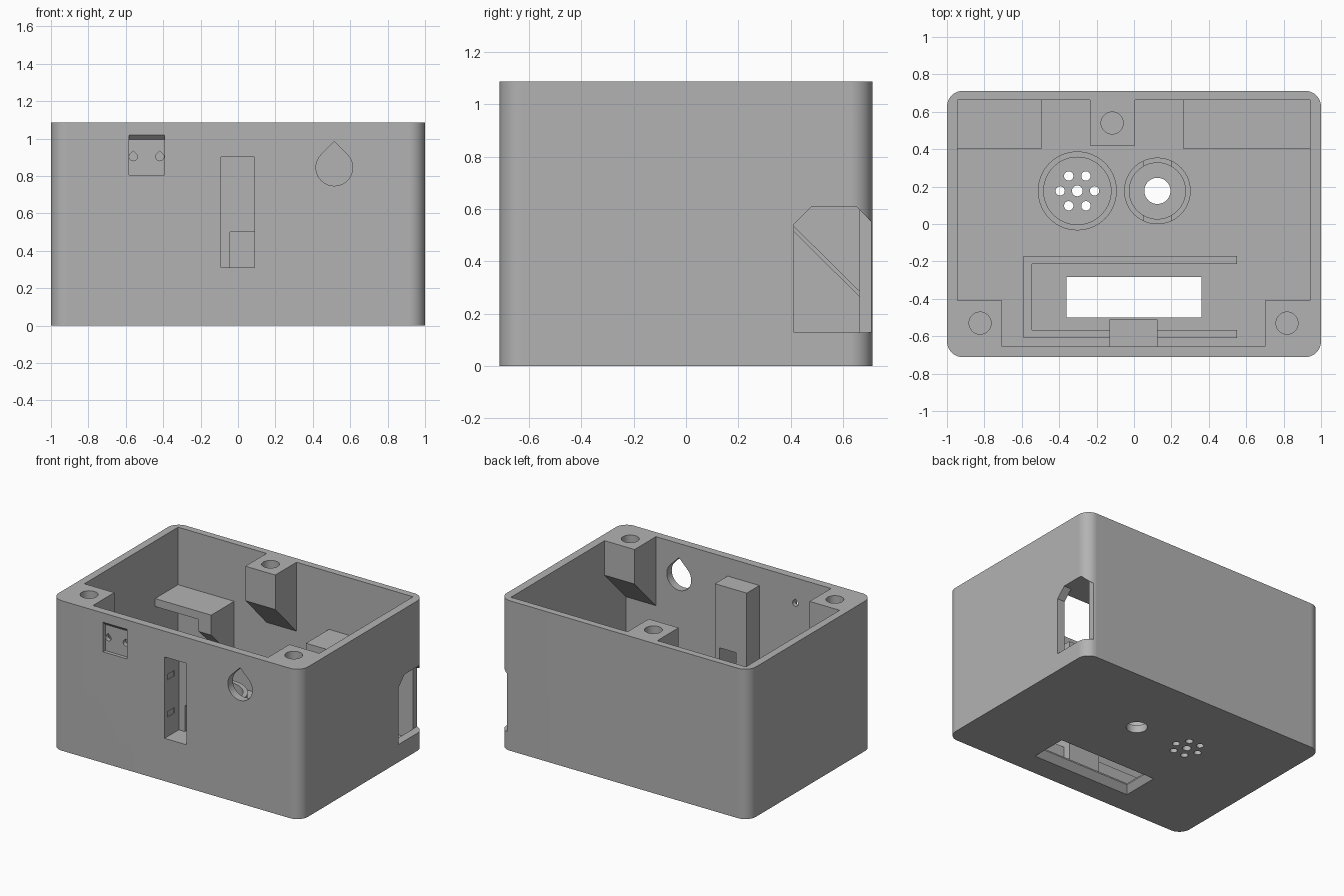
import bpy
import bmesh
from math import cos, sin, pi, radians

if "Cube" in bpy.data.objects:
    bpy.data.objects.remove(bpy.data.objects["Cube"])

grey = bpy.data.materials.new("plain grey")
grey.use_nodes = True
grey.diffuse_color = (0.45, 0.45, 0.45, 1)
grey.node_tree.nodes["Principled BSDF"].inputs["Base Color"].default_value = (0.45, 0.45, 0.45, 1)

W, D, H = 1.0, 0.712, 1.087           # half width, half depth, height
FLOOR = 0.055
LEFT, RIGHT, FRONT, BACK = -0.945, 0.94, -0.655, 0.663   # cavity walls


def prism(name, pts, lo, hi, axis="z", end=None):
    """Extrude a profile along an axis; end gives a different far profile."""
    place = {"x": lambda u, v, d: (d, u, v),
             "y": lambda u, v, d: (u, d, v),
             "z": lambda u, v, d: (u, v, d)}[axis]
    bm = bmesh.new()
    a = [bm.verts.new(place(u, v, lo)) for u, v in pts]
    b = [bm.verts.new(place(u, v, hi)) for u, v in (end or pts)]
    bm.faces.new(a)
    bm.faces.new(b)
    n = len(pts)
    for i in range(n):
        j = (i + 1) % n
        bm.faces.new((a[i], a[j], b[j], b[i]))
    bmesh.ops.recalc_face_normals(bm, faces=bm.faces)
    mesh = bpy.data.meshes.new(name)
    bm.to_mesh(mesh)
    bm.free()
    mesh.materials.append(grey)
    obj = bpy.data.objects.new(name, mesh)
    bpy.context.collection.objects.link(obj)
    return obj


def rect(u0, u1, v0, v1):
    return [(u0, v0), (u1, v0), (u1, v1), (u0, v1)]


def arc(u, v, r, a0=0, a1=360, n=40):
    steps = n if a1 - a0 == 360 else n + 1
    return [(u + r * cos(radians(a0 + (a1 - a0) * i / n)),
             v + r * sin(radians(a0 + (a1 - a0) * i / n))) for i in range(steps)]


def teardrop(u, v, r):
    return arc(u, v, r, 135, 405, 30) + [(u, v + r * 2 ** 0.5)]


def activate(obj):
    bpy.ops.object.select_all(action="DESELECT")
    obj.select_set(True)
    bpy.context.view_layer.objects.active = obj


def cut(obj, *cutters):
    activate(obj)
    for c in cutters:
        c.hide_render = True
        mod = obj.modifiers.new("cut", "BOOLEAN")
        mod.operation, mod.solver, mod.object = "DIFFERENCE", "EXACT", c
        bpy.ops.object.modifier_apply(modifier=mod.name)
        bpy.data.objects.remove(c)


def smooth(obj):
    activate(obj)
    bpy.ops.object.shade_smooth_by_angle(angle=radians(25))
    mod = obj.modifiers.new("even shading", "WEIGHTED_NORMAL")
    mod.keep_sharp = True


# Outer case with rounded upright corners
R = 0.085
outline = []
for sx, sy, a in ((1, 1, 0), (-1, 1, 90), (-1, -1, 180), (1, -1, 270)):
    outline += arc(sx * (W - R), sy * (D - R), R, a, a + 90, 10)
case = prism("case", outline, 0, H)
cut(case, prism("cavity", rect(LEFT, RIGHT, FRONT, BACK), FLOOR, H + 0.1))

# Display window in the floor, flared outwards
cut(case,
    prism("window", rect(-0.36, 0.36, -0.5, -0.283), -0.02, 0.1),
    prism("window_flare", rect(-0.40, 0.40, -0.55, -0.265), -0.01, 0.045,
          end=rect(-0.36, 0.36, -0.5, -0.283)))

# Speaker grille and round sensor hole in the floor
GX, SX, CY = -0.303, 0.125, 0.177
cut(case, prism("sensor_hole", arc(SX, CY, 0.07), -0.1, 0.1),
    prism("grille_centre", arc(GX, CY, 0.029, n=24), -0.1, 0.1))
for i in range(6):
    x, y = GX + 0.092 * cos(i * pi / 3), CY + 0.092 * sin(i * pi / 3)
    cut(case, prism("grille_hole", arc(x, y, 0.025, n=24), -0.1, 0.1))

# Front wall: teardrop opening and shallow recess with two small teardrops
cut(case,
    prism("teardrop_opening", teardrop(0.515, 0.845, 0.098), -0.8, -0.6, "y"),
    prism("recess", [(-0.73, 0.805), (-0.687, 0.805), (-0.687, 0.995), (-0.73, 1.038)],
          -0.583, -0.393, "x"))
for x in (-0.56, -0.418):
    cut(case, prism("wire_hole", teardrop(x, 0.903, 0.022), -0.8, -0.6, "y"))

# Port opening at the back right corner
cut(case, prism("port", [(0.413, 0.128), (0.8, 0.128), (0.8, 0.46), (0.65, 0.61),
                         (0.48, 0.61), (0.413, 0.543)], RIGHT - 0.0005, 1.1, "x"))

# Switch housing with slot, clip notches and wire passage
housing = prism("switch_housing", rect(-0.13, 0.125, FRONT, -0.51), FLOOR, 0.955)
for part in (case, housing):
    cut(part, prism("slot", rect(-0.09, 0.087, 0.31, 0.9), -0.8, -0.55, "y"))
    for z in (0.45, 0.72):
        cut(part, prism("notch", rect(-0.096, 0.093, z, z + 0.04), -0.68, -0.6, "y"))
cut(housing, prism("passage", rect(-0.042, 0.087, 0.31, 0.5), -0.6, -0.4, "y"))


# Screw posts with slanted undersides
def post(name, x0, x1, wall, inner, hole):
    side = [(wall, H), (inner, H), (inner, H - 0.25), (wall, H - 0.5)]
    obj = prism(name, side, x0, x1, "x")
    cut(obj, prism("screw_hole", arc(*hole, 0.059), H - 0.2, H + 0.1))
    smooth(obj)


post("front_right_post", LEFT, -0.705, FRONT, -0.41, (-0.823, -0.53))
post("front_left_post", 0.70, RIGHT, FRONT, -0.41, (0.818, -0.53))
post("back_post", -0.235, 0.005, BACK, 0.42, (-0.117, 0.54))

# Shelves on the back wall, each with a bracket at its inner end
for name, x0, x1, b0, low in (("right_shelf", LEFT, -0.495, -0.595, 0.525),
                              ("left_shelf", 0.265, RIGHT, 0.265, 0.545)):
    prism(name, rect(x0, x1, 0.40, BACK), 0.612, 0.67)
    prism(name + "_bracket", [(0.40, 0.612), (0.40, low), (BACK, low - 0.26), (BACK, 0.612)],
          b0, b0 + 0.1, "x")

# Display rail, open at one end
prism("display_rail", [(0.55, -0.17), (-0.59, -0.17), (-0.59, -0.61), (0.55, -0.61),
                       (0.55, -0.567), (-0.545, -0.567), (-0.545, -0.215), (0.55, -0.215)],
      FLOOR, 0.18)

# Round holders on the floor
for name, x, r_out, r_in, top in (("speaker_ring", GX, 0.211, 0.18, 0.25),
                                  ("sensor_ring", SX, 0.178, 0.15, 0.2)):
    ring = prism(name, arc(x, CY, r_out, n=56), FLOOR, top)
    cut(ring, prism("bore", arc(x, CY, r_in, n=56), 0, 0.5))
    if name == "sensor_ring":
        cut(ring, prism("ring_gap", rect(0.052, 0.198, -0.1, 0.45), 0.12, 0.5))
    smooth(ring)

smooth(case)
